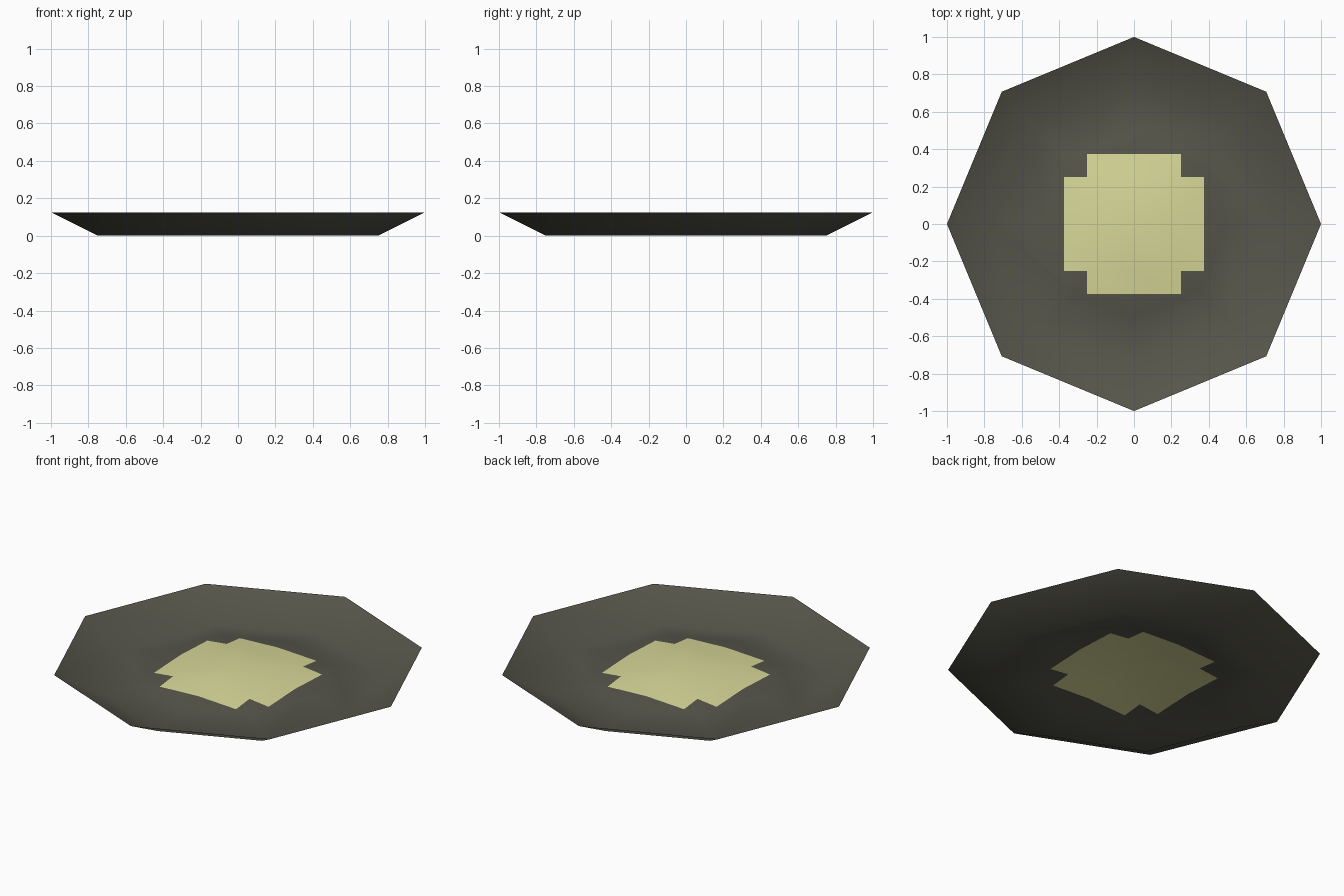
import bpy, bmesh, math
from mathutils import Vector

if "Cube" in bpy.data.objects:
    bpy.data.objects.remove(bpy.data.objects["Cube"])


def material(name, rgb):
    m = bpy.data.materials.new(name)
    m.diffuse_color = (*rgb, 1)
    m.use_nodes = True
    m.node_tree.nodes["Principled BSDF"].inputs["Base Color"].default_value = m.diffuse_color
    return m


# Octagonal sheet: raised centre, low trough, flared rim (radius, height)
RINGS = [(0.5, 0.05), (0.75, 0.0), (1.0, 0.125)]
CENTRE_Z = 0.105
SIDES = 8

bm = bmesh.new()
centre = bm.verts.new((0, 0, CENTRE_Z))
rings = []
for r, z in RINGS:
    rings.append([bm.verts.new((r * math.cos(i * math.tau / SIDES),
                                r * math.sin(i * math.tau / SIDES), z))
                  for i in range(SIDES)])
for i in range(SIDES):
    j = (i + 1) % SIDES
    bm.faces.new((centre, rings[0][i], rings[0][j]))
    for a, b in zip(rings, rings[1:]):
        bm.faces.new((a[i], b[i], b[j], a[j]))

# Cut the outline of the stepped square patch into the raised centre
for axis in (Vector((1, 0, 0)), Vector((0, 1, 0))):
    for d in (-0.375, -0.25, 0.25, 0.375):
        inner = [f for f in bm.faces
                 if all(v.co.xy.length < 0.501 for v in f.verts)]
        geom = inner + list({e for f in inner for e in f.edges}) \
                     + list({v for f in inner for v in f.verts})
        bmesh.ops.bisect_plane(bm, geom=geom, dist=1e-5,
                               plane_co=axis * d, plane_no=axis)

# Colour the patch by position
for f in bm.faces:
    f.smooth = True
    c = f.calc_center_median()
    lo, hi = sorted((abs(c.x), abs(c.y)))
    f.material_index = int(lo < 0.25 and hi < 0.375
                           and all(v.co.xy.length < 0.501 for v in f.verts))

mesh = bpy.data.meshes.new("octagonal_dish")
bm.to_mesh(mesh)
bm.free()
mesh.materials.append(material("dark olive grey", (0.094, 0.092, 0.070)))
mesh.materials.append(material("pale yellow", (0.69, 0.69, 0.32)))
dish = bpy.data.objects.new("octagonal_dish", mesh)
bpy.context.collection.objects.link(dish)
